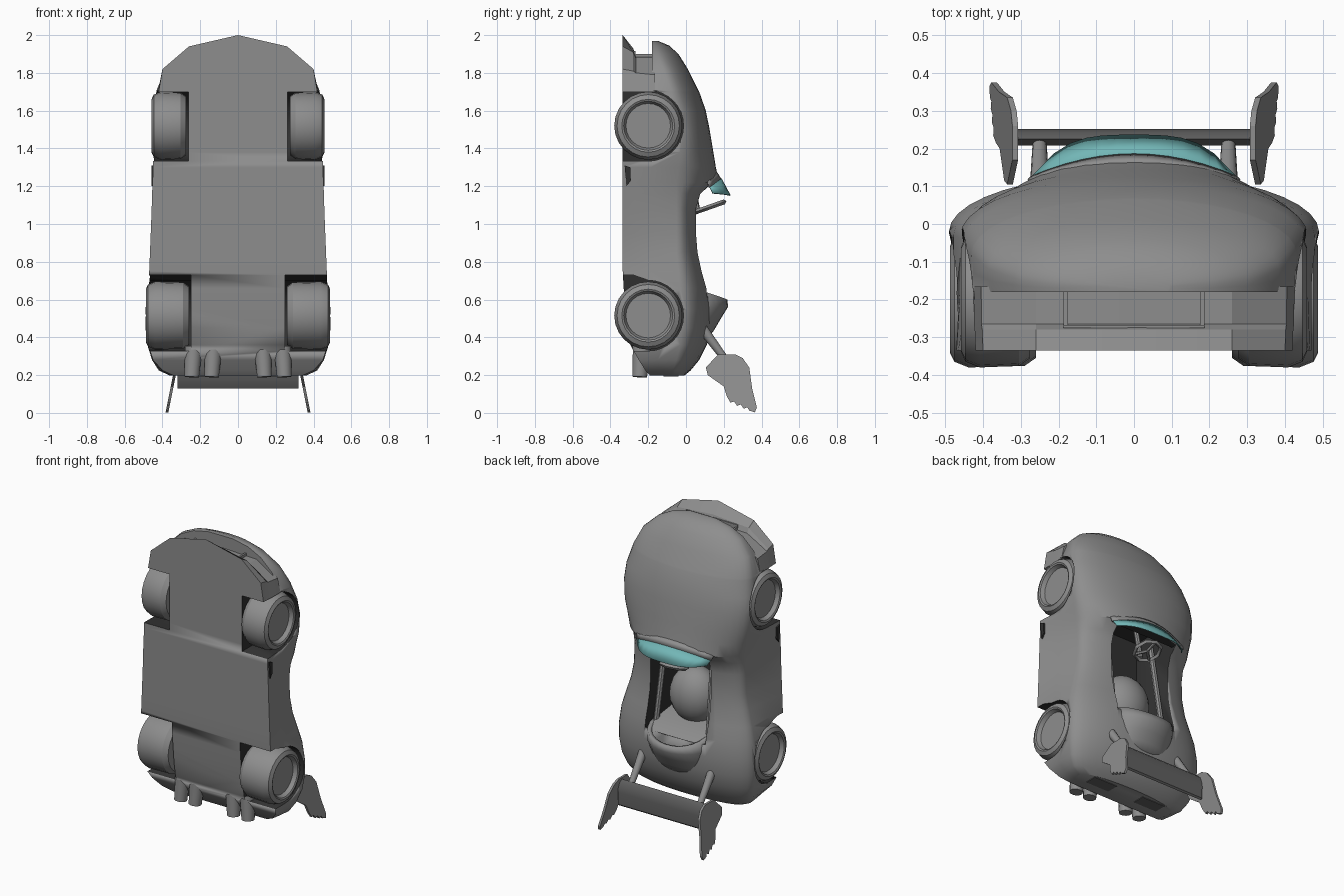
import bpy, bmesh, math
from mathutils import Vector

if "Cube" in bpy.data.objects:
    bpy.data.objects.remove(bpy.data.objects["Cube"])


def material(name, rgb):
    m = bpy.data.materials.new(name)
    m.diffuse_color = (*rgb, 1)
    m.use_nodes = True
    m.node_tree.nodes["Principled BSDF"].inputs["Base Color"].default_value = m.diffuse_color
    return m


GREY = material("body grey", (0.27, 0.27, 0.27))
DARK = material("dark grey", (0.12, 0.12, 0.12))
BLACK = material("black", (0.03, 0.03, 0.03))
TEAL = material("teal glass", (0.17, 0.47, 0.47))


def finish(name, bm, mat=GREY, angle=35):
    bmesh.ops.recalc_face_normals(bm, faces=bm.faces)
    me = bpy.data.meshes.new(name)
    bm.to_mesh(me)
    bm.free()
    ob = bpy.data.objects.new(name, me)
    bpy.context.collection.objects.link(ob)
    me.materials.append(mat)
    bpy.ops.object.select_all(action='DESELECT')
    ob.select_set(True)
    bpy.context.view_layer.objects.active = ob
    bpy.ops.object.shade_smooth_by_angle(angle=math.radians(angle))
    return ob


def loft(name, rings, mat=GREY, closed=True, caps=True, angle=35):
    """Skin a list of equal-length rings of 3D points."""
    bm = bmesh.new()
    vs = [[bm.verts.new(p) for p in r] for r in rings]
    n = len(rings[0])
    for a, b in zip(vs, vs[1:]):
        for i in range(n if closed else n - 1):
            j = (i + 1) % n
            bm.faces.new((a[i], a[j], b[j], b[i]))
    if caps:
        bm.faces.new(vs[0])
        bm.faces.new(vs[-1])
    return finish(name, bm, mat, angle)


def prism(name, yz, x0, x1, mat=GREY):
    return loft(name, [[(x, y, z) for y, z in yz] for x in (x0, x1)], mat)


def solidify(ob, t, offset=0):
    m = ob.modifiers.new("thickness", 'SOLIDIFY')
    m.thickness = t
    m.offset = offset


def rod(name, a, b, r0, r1, n=12, mat=GREY):
    a, b = Vector(a), Vector(b)
    q = (b - a).to_track_quat('Z', 'Y')
    ring = lambda c, r: [c + q @ Vector((r * math.cos(k * math.tau / n),
                                         r * math.sin(k * math.tau / n), 0)) for k in range(n)]
    return loft(name, [ring(a, r0), ring(b, r1)], mat)


def ellipsoid(name, loc, size):
    bm = bmesh.new()
    bmesh.ops.create_uvsphere(bm, u_segments=20, v_segments=12, radius=1)
    for v in bm.verts:
        v.co = Vector(loc) + Vector(c * s for c, s in zip(v.co, size))
    return finish(name, bm)


# body shell stations: z, floor y, floor half width, widest half width, its y, top y
stations = [
    (1.968, -.18, .09, .10, -.165, -.145), (1.945, -.18, .20, .21, -.16, -.09),
    (1.90, -.18, .29, .30, -.15, -.04), (1.82, -.18, .375, .385, -.12, .01),
    (1.71, -.18, .42, .43, -.08, .065), (1.70, -.335, .42, .432, -.08, .07),
    (1.60, -.335, .44, .455, -.05, .105), (1.50, -.335, .45, .46, -.03, .125),
    (1.38, -.335, .45, .45, -.03, .145), (1.30, -.335, .45, .432, -.04, .158),
    (1.22, -.335, .452, .415, -.05, .175), (1.16, -.335, .455, .405, -.05, .10),
    (1.08, -.335, .457, .40, -.05, .073), (0.95, -.335, .462, .405, -.05, .073),
    (0.85, -.335, .466, .425, -.05, .08), (0.75, -.335, .47, .455, -.04, .10),
    (0.66, -.33, .475, .478, -.03, .125), (0.55, -.32, .48, .49, -.02, .135),
    (0.45, -.31, .48, .49, -.02, .13), (0.36, -.295, .475, .48, -.03, .11),
    (0.28, -.25, .45, .455, -.05, .07), (0.225, -.215, .40, .42, -.07, .025),
    (0.197, -.19, .34, .36, -.08, -.01)]


def section(z, yf, wf, wm, ym, yt):
    half = [(wf, yf), (wf + (wm - wf) * .6, yf + (ym - yf) * .5)]
    for k in range(10):
        t = k / 10 * math.pi / 2
        half.append((wm * math.cos(t), ym + (yt - ym) * math.sin(t)))
    return ([(x, y, z) for x, y in half] + [(0, yt, z)]
            + [(-x, y, z) for x, y in reversed(half)])


body = loft("body", [section(*s) for s in stations])
body.data.materials.append(BLACK)


# cutters for the cockpit and wheel arches
def cut(cutter):
    cutter.data.materials.append(BLACK)
    for p in cutter.data.polygons:
        p.material_index = 1
    cutter.hide_render = True
    cutter.hide_set(True)
    m = body.modifiers.new("cut", 'BOOLEAN')
    m.object = cutter
    m.operation = 'DIFFERENCE'
    m.solver = 'EXACT'


cut(prism("cockpit_cutter", [(-.24, .62), (.5, .62), (.5, 1.21), (.09, 1.21),
                             (.06, 1.38), (-.24, 1.38)], -.22, .22))
WHEELS = [("front", 1.52, .275, .458, .187), ("rear", .515, .26, .488, .215)]
for label, zc, x0, x1, top in WHEELS:
    arch = [(-.2 + .187 * math.sin(k * math.pi / 16), zc + .187 * math.cos(k * math.pi / 16))
            for k in range(17)] + [(-.5, zc - .187), (-.5, zc + top), (-.28, zc + top)]
    for s in (1, -1):
        cut(prism(label + "_arch_cutter", arch, s * (x0 - .012), s * .65))

# wheels: lathed tyre with a recessed hub
for label, zc, x0, x1, top in WHEELS:
    prof = [(x0, .02), (x0, .155), (x0 + .03, .176), (x1 - .05, .18), (x1 - .012, .165),
            (x1, .14), (x1 - .005, .13), (x1 - .03, .118), (x1 - .03, .02)]
    for s in (1, -1):
        loft(label + "_wheel", [[(s * x, -.2 + r * math.cos(k * math.tau / 24),
                                  zc + r * math.sin(k * math.tau / 24)) for k in range(24)]
                                for x, r in prof], angle=30)

# dark side intakes behind the front wheels
for s in (1, -1):
    prism("side_intake", [(-.325, 1.31), (-.295, 1.30), (-.292, 1.23), (-.315, 1.20)],
          s * .447, s * .457, BLACK)


# front bumper and splitter
def plan(y, half, z_end=1.70):
    pts = half + [(half[-1][0] + .02, z_end)]
    return [(x, y, z) for x, z in pts] + [(-x, y, z) for x, z in reversed(pts[1:])]


loft("front_splitter", [
    plan(-.335, [(0, 2.0), (.26, 1.94), (.40, 1.82)]),
    plan(-.28, [(0, 1.93), (.26, 1.91), (.402, 1.81)]),
    plan(-.265, [(0, 1.89), (.26, 1.88), (.404, 1.80)]),
    plan(-.165, [(0, 1.89), (.26, 1.88), (.405, 1.79)])], angle=20)
# intake frame on the bumper
for s in (1, -1):
    prism("intake_side", [(-.27, 1.86), (-.27, 1.90), (-.18, 1.90), (-.18, 1.86)],
          s * .175, s * .187)
prism("intake_lip", [(-.275, 1.86), (-.275, 1.915), (-.267, 1.915), (-.267, 1.86)], -.187, .187)


# windscreen and its frame, swept as arcs
def arc(w, y, dy, z, dz, power=2, n=12):
    ts = [2 * k / n - 1 for k in range(n + 1)]
    return [(w * t, y - dy * abs(t) ** power, z - dz * t * t) for t in ts]


screen = loft("windscreen", [arc(.268, .186, .06, 1.24, .045), arc(.252, .234, .092, 1.15, -.012, 3.5)],
              TEAL, closed=False, caps=False)
solidify(screen, .006)
frame = loft("windscreen_frame", [arc(.28, .160, .045, 1.275, .05), arc(.272, .183, .06, 1.238, .045)],
             closed=False, caps=False)
solidify(frame, .008)

# headrest fairing behind the seat
rings = []
for z, w, yt, lean in [(.66, .215, .22, .06), (.57, .215, .222, .01), (.50, .205, .185, 0),
                       (.44, .19, .15, 0), (.37, .17, .10, 0)]:
    rings.append([(w * math.cos(k * math.pi / 14), .02 + (yt - .02) * math.sin(k * math.pi / 14) ** .8,
                   z - lean * math.sin(k * math.pi / 14)) for k in range(15)])
fairing = loft("headrest_fairing", rings, closed=False, caps=False, angle=50)
solidify(fairing, .025, -1)

# seat, rails and steering wheel
ellipsoid("seat", (0, -.10, .82), (.165, .14, .18))
prism("seat_backing", [(-.2, .63), (-.2, .70), (.03, .67), (.12, .62)], -.19, .19)
for s in (1, -1):
    rod("cockpit_rail", (s * .17, -.05, 1.25), (s * .19, .04, .63), .018, .018, 8)
wheel_c, axis = Vector((0, .125, 1.09)), Vector((0, -.33, .94)).normalized()
up = Vector((0, .94, .33)).normalized()
rim = []
for k in range(9):
    d = Vector((math.cos(k * math.pi / 4), 0, 0)) + up * math.sin(k * math.pi / 4)
    rim.append([wheel_c + d * (.082 + .013 * a) + axis * .013 * b
                for a, b in ((1, 0), (0, 1), (-1, 0), (0, -1))])
loft("steering_wheel", rim, caps=False)
for k in (0, 3, 5):
    d = Vector((math.cos(k * math.pi / 4 + math.pi / 2), 0, 0)) + up * math.sin(k * math.pi / 4 + math.pi / 2)
    rod("steering_spoke", wheel_c, wheel_c + d * .08, .01, .01, 6)
rod("steering_column", (0, .06, 1.07), (0, .0, 1.37), .016, .016, 8)

# rear wing with struts and splayed end plates with fingered tips
prism("rear_wing", [(.208, .28), (.225, .30), (.243, .28), (.252, .22), (.25, .14),
                    (.24, .13), (.215, .18)], -.32, .32, DARK)
plate = [(.17, .31), (.26, .31), (.30, .29), (.335, .24), (.35, .13), (.375, .03), (.365, .003),
         (.335, .012), (.325, .03), (.305, .022), (.29, .045), (.27, .037), (.255, .06),
         (.235, .055), (.215, .09), (.20, .14), (.115, .20), (.105, .24)]
for s in (1, -1):
    px = lambda z: .342 - .2 * (z - .17)
    loft("wing_end_plate", [[(s * (px(z) + d), y, z) for y, z in plate] for d in (-.007, .008)],
         angle=20)
    rod("wing_strut", (s * .25, .07, .47), (s * .25, .225, .26), .028, .018)
    # tail panel and twin exhausts
    prism("tail_panel", [(-.12, .193), (-.12, .200), (-.04, .200), (-.04, .193)],
          s * .10, s * .27, DARK)
    for x in (.13, .235):
        rod("exhaust", (s * x, -.235, .35), (s * (x + .01), -.245, .19), .048, .040, 12)
